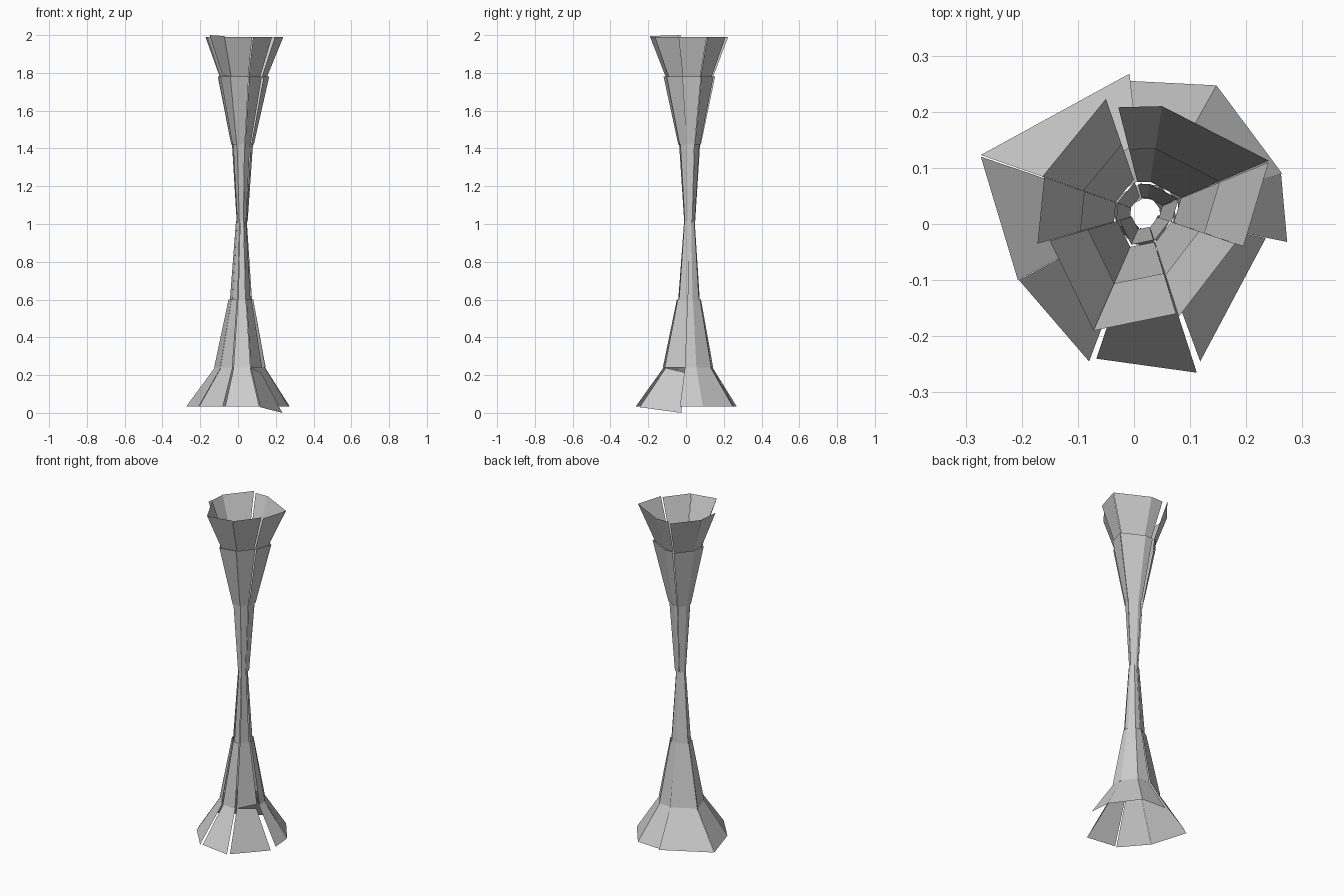
import bpy

CX, CY = 0.02, 0.02   # axis of the narrow neck

# outer edge of each of the eight panels (x1, y1, x2, y2), plus rise at each end
RIM = [
    (-0.028, 0.208, 0.05, 0.21, 0, 0),
    (0.05, 0.21, 0.24, 0.113, 0, 0),
    (0.24, 0.11, 0.195, -0.04, 0, 0),
    (0.18, -0.035, 0.08, -0.165, 0, 0),
    (0.075, -0.16, -0.072, -0.19, 0, 0),
    (-0.072, -0.19, -0.15, -0.03, 0.005, 0.01),
    (-0.172, -0.035, -0.16, 0.083, 0, 0),
    (-0.163, 0.085, -0.05, 0.223, 0, 0),
]
FOOT = [
    (-0.008, 0.255, 0.147, 0.247, 0, 0),
    (0.147, 0.247, 0.264, 0.09, 0, 0),
    (0.262, 0.09, 0.273, -0.032, 0, 0),
    (0.235, -0.025, 0.118, -0.245, -0.035, -0.005),
    (0.112, -0.265, -0.067, -0.24, 0, 0),
    (-0.08, -0.245, -0.205, -0.1, 0, 0),
    (-0.207, -0.1, -0.273, 0.12, 0, 0),
    (-0.273, 0.123, -0.008, 0.268, 0, 0),
]


def tier(name, edges, z_wide, s_wide, z_thin, s_thin, tilt=False):
    """Ring of loose flat panels between a wide and a thin outline."""
    verts, faces = [], []
    for x1, y1, x2, y2, r1, r2 in edges:
        if not tilt:
            r1 = r2 = 0
        pts = ((x1, y1, r1), (x2, y2, r2))
        n = len(verts)
        for x, y, r in pts:
            verts.append((CX + (x - CX) * s_wide, CY + (y - CY) * s_wide, z_wide + r))
        for x, y, r in reversed(pts):
            verts.append((CX + (x - CX) * s_thin, CY + (y - CY) * s_thin,
                          z_thin + (r if abs(r) < 0.03 else -0.03)))
        # wind so that normals face outwards on both halves
        quad = (n, n + 1, n + 2, n + 3)
        faces.append(quad if z_wide > z_thin else quad[::-1])
    mesh = bpy.data.meshes.new(name)
    mesh.from_pydata(verts, [], faces)
    bpy.context.collection.objects.link(bpy.data.objects.new(name, mesh))


# flared top, from rim to neck
tier("top_rim_panels", RIM, 1.99, 1.0, 1.775, 0.6, True)
tier("upper_flare_panels", RIM, 1.78, 0.66, 1.42, 0.29)
tier("upper_neck_panels", RIM, 1.425, 0.27, 1.01, 0.14)

# flared base, from neck to foot
tier("lower_neck_panels", FOOT, 0.595, 0.215, 1.015, 0.105)
tier("lower_flare_panels", FOOT, 0.24, 0.5, 0.6, 0.24)
tier("foot_panels", FOOT, 0.035, 1.0, 0.243, 0.48, True)
